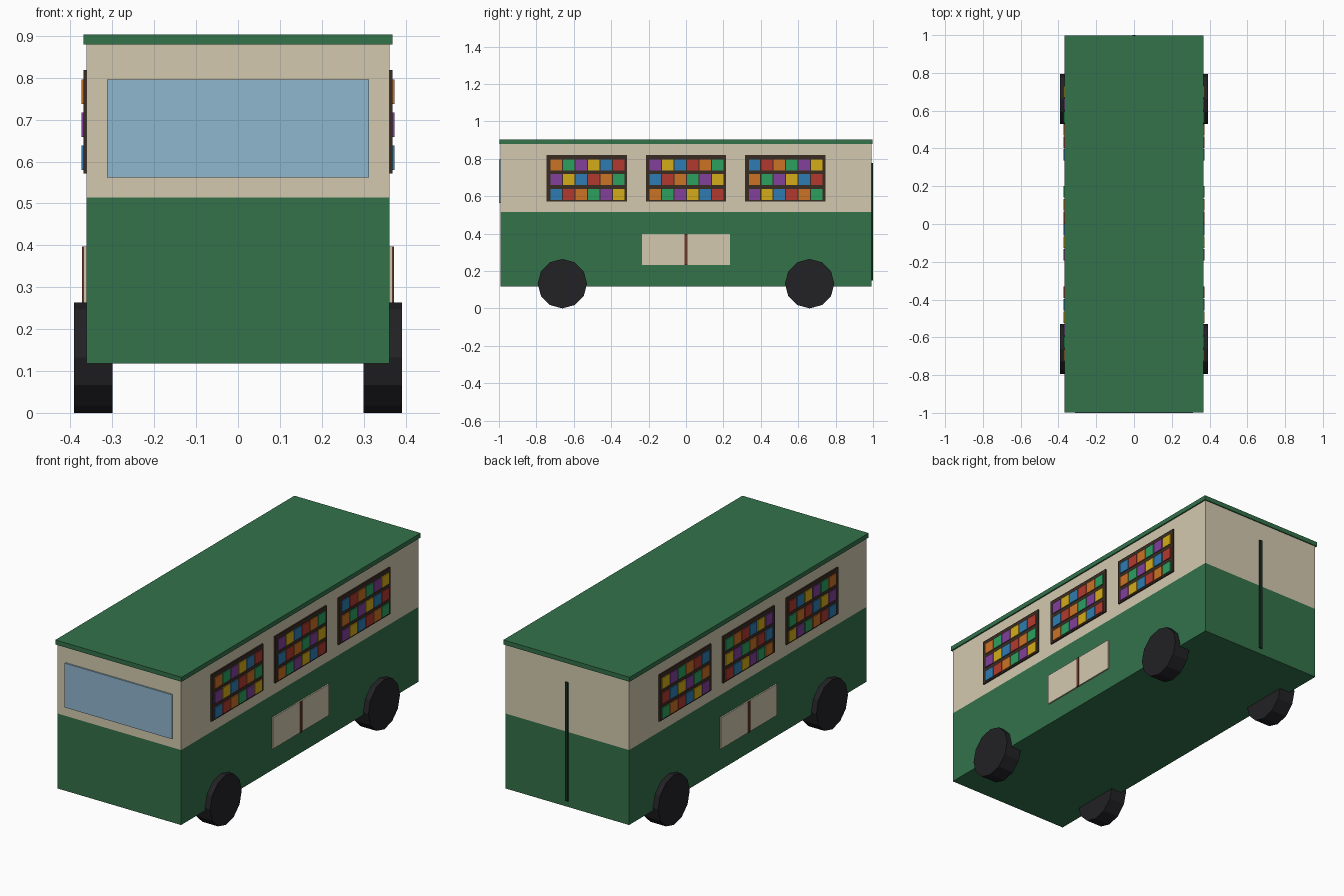
import bpy, bmesh, math
from mathutils import Matrix

if "Cube" in bpy.data.objects:
    bpy.data.objects.remove(bpy.data.objects["Cube"])


def material(name, r, g, b):
    # sRGB 0-255 to linear
    lin = [((c / 255 + 0.055) / 1.055) ** 2.4 for c in (r, g, b)]
    m = bpy.data.materials.new(name)
    m.diffuse_color = (*lin, 1)
    m.use_nodes = True
    m.node_tree.nodes["Principled BSDF"].inputs["Base Color"].default_value = m.diffuse_color
    return m


GREEN = material("green_paint", 51, 114, 74)
CREAM = material("cream_paint", 212, 201, 175)
GLASS = material("glass", 143, 182, 205)
RUBBER = material("rubber", 34, 33, 37)
FRAME = material("dark_wood", 58, 44, 34)
BROWN = material("brown_trim", 112, 58, 42)
SEAM = material("door_seam", 22, 48, 32)
BOOKS = [material("book_" + n, *c) for n, c in (
    ("orange", (204, 115, 38)), ("green", (44, 160, 95)), ("purple", (130, 65, 155)),
    ("yellow", (212, 172, 24)), ("blue", (46, 124, 178)), ("red", (178, 58, 46)))]


def finish(name, bm, mats):
    me = bpy.data.meshes.new(name)
    bm.to_mesh(me)
    bm.free()
    for m in mats:
        me.materials.append(m)
    ob = bpy.data.objects.new(name, me)
    bpy.context.collection.objects.link(ob)
    return ob


def add_box(bm, x, y, z, mat_index=0):
    # x, y, z are (low, high) ranges
    size = [r[1] - r[0] for r in (x, y, z)]
    mid = [(r[0] + r[1]) / 2 for r in (x, y, z)]
    mtx = Matrix.Translation(mid) @ Matrix.Diagonal((*size, 1))
    for v in bmesh.ops.create_cube(bm, size=1, matrix=mtx)["verts"]:
        for f in v.link_faces:
            f.material_index = mat_index


def box(name, x, y, z, mat):
    bm = bmesh.new()
    add_box(bm, x, y, z)
    return finish(name, bm, [mat])


def mirror(ob):
    # copy to the other side of the bus
    ob.modifiers.new("both_sides", "MIRROR").use_axis[0] = True


# Body shell and roof
W, L = 0.362, 0.992
box("lower_body", (-W, W), (-L, L), (0.118, 0.514), GREEN)
box("upper_body", (-W, W), (-L, L), (0.514, 0.88), CREAM)
box("roof", (-0.369, 0.369), (-0.998, 0.998), (0.879, 0.903), GREEN)

# Windscreen and rear door seam
box("windscreen", (-0.313, 0.313), (-1.0, -0.98), (0.562, 0.796), GLASS)
box("rear_door_seam", (-0.008, 0.008), (0.98, 1.0), (0.15, 0.777), SEAM)

# Bookshelf windows: dark frame with three rows of six books
for w, yc in enumerate((-0.53, 0, 0.53)):
    mirror(box(f"shelf_frame_{w + 1}", (0.35, 0.369), (yc - 0.215, yc + 0.215),
               (0.572, 0.819), FRAME))
    bm = bmesh.new()
    for row in range(3):
        z = 0.767 - 0.079 * row
        for col in range(6):
            y = yc + 0.003 + (col - 2.5) * 0.0667
            add_box(bm, (0.36, 0.374), (y - 0.0305, y + 0.0305), (z - 0.029, z + 0.029),
                    (col + 2 * row + 2 * w) % 6)
    mirror(finish(f"books_{w + 1}", bm, BOOKS))

# Side hatch with a central divider
mirror(box("side_hatch", (0.35, 0.369), (-0.234, 0.234), (0.232, 0.397), CREAM))
mirror(box("hatch_divider", (0.36, 0.373), (-0.008, 0.008), (0.232, 0.397), BROWN))

# Twelve-sided wheels
for name, y in (("front_wheels", -0.661), ("rear_wheels", 0.661)):
    bm = bmesh.new()
    bmesh.ops.create_cone(bm, cap_ends=True, segments=12, radius1=0.132, radius2=0.132,
                          depth=0.092, matrix=Matrix.Translation((0.346, y, 0.132))
                          @ Matrix.Rotation(math.pi / 2, 4, "Y"))
    mirror(finish(name, bm, [RUBBER]))
